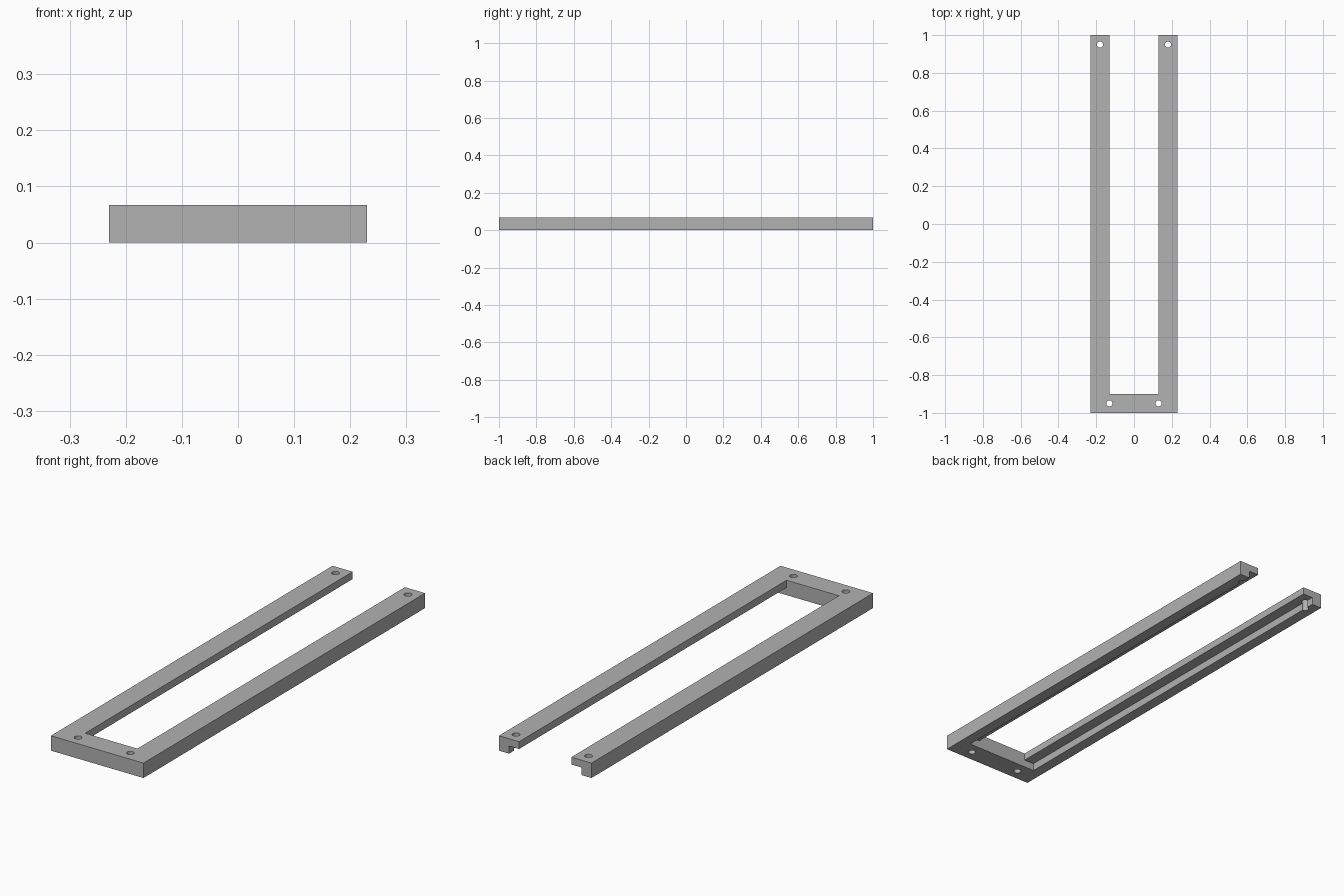
import bpy
import bmesh
from mathutils import Matrix

old = bpy.data.objects.get("Cube")
if old:
    bpy.data.objects.remove(old, do_unlink=True)

HALF_W, HALF_L, HEIGHT = 0.23, 1.0, 0.067
RAIL, WALL, PLATE = 0.10, 0.05, 0.033
HOLE_R = 0.016

grey = bpy.data.materials.new("plain grey")
grey.use_nodes = True
colour = (0.445, 0.445, 0.445, 1)
grey.diffuse_color = colour
grey.node_tree.nodes["Principled BSDF"].inputs["Base Color"].default_value = colour


def make_object(name, bm):
    mesh = bpy.data.meshes.new(name)
    bm.to_mesh(mesh)
    bm.free()
    mesh.materials.append(grey)
    obj = bpy.data.objects.new(name, mesh)
    bpy.context.collection.objects.link(obj)
    return obj


def box(name, x, y0, y1, z0, z1):
    """Box centred on x = 0 with half width x."""
    bm = bmesh.new()
    place = Matrix.Translation((0, (y0 + y1) / 2, (z0 + z1) / 2))
    size = Matrix.Diagonal((2 * x, y1 - y0, z1 - z0, 1))
    bmesh.ops.create_cube(bm, size=1, matrix=place @ size)
    return make_object(name, bm)


def hole(name, x, y):
    bm = bmesh.new()
    bmesh.ops.create_cone(bm, cap_ends=True, segments=32, radius1=HOLE_R,
                          radius2=HOLE_R, depth=4 * HEIGHT,
                          matrix=Matrix.Translation((x, y, 0)))
    return make_object(name, bm)


# Solid block for the whole frame
frame = box("u_frame", HALF_W, -HALF_L, HALF_L, 0, HEIGHT)

# Open slot between the rails, and the wider rebate under their inner edges
inner_y = -HALF_L + RAIL
cutters = [
    box("slot_cutter", HALF_W - RAIL, inner_y, HALF_L + 0.1, -0.1, HEIGHT + 0.1),
    box("rebate_cutter", HALF_W - WALL, inner_y, HALF_L + 0.1, -0.1, HEIGHT - PLATE),
]

# Screw holes in the front bar and at the rail ends
for side, s in (("left", 1), ("right", -1)):
    cutters.append(hole(side + "_front_hole_cutter", s * (HALF_W - RAIL), -HALF_L + 0.05))
    cutters.append(hole(side + "_back_hole_cutter", s * (HALF_W - WALL), HALF_L - 0.05))

for cutter in cutters:
    cutter.hide_render = True
    mod = frame.modifiers.new(cutter.name, 'BOOLEAN')
    mod.operation = 'DIFFERENCE'
    mod.solver = 'EXACT'
    mod.object = cutter

# Bake the cuts and discard the cutters
bpy.context.view_layer.update()
depsgraph = bpy.context.evaluated_depsgraph_get()
cut_mesh = bpy.data.meshes.new_from_object(frame.evaluated_get(depsgraph))
frame.modifiers.clear()
frame.data = cut_mesh
cut_mesh.name = "u_frame"
for cutter in cutters:
    bpy.data.objects.remove(cutter, do_unlink=True)

# Smooth hole walls, sharp edges elsewhere
bpy.ops.object.select_all(action='DESELECT')
frame.select_set(True)
bpy.context.view_layer.objects.active = frame
bpy.ops.object.shade_smooth_by_angle()
